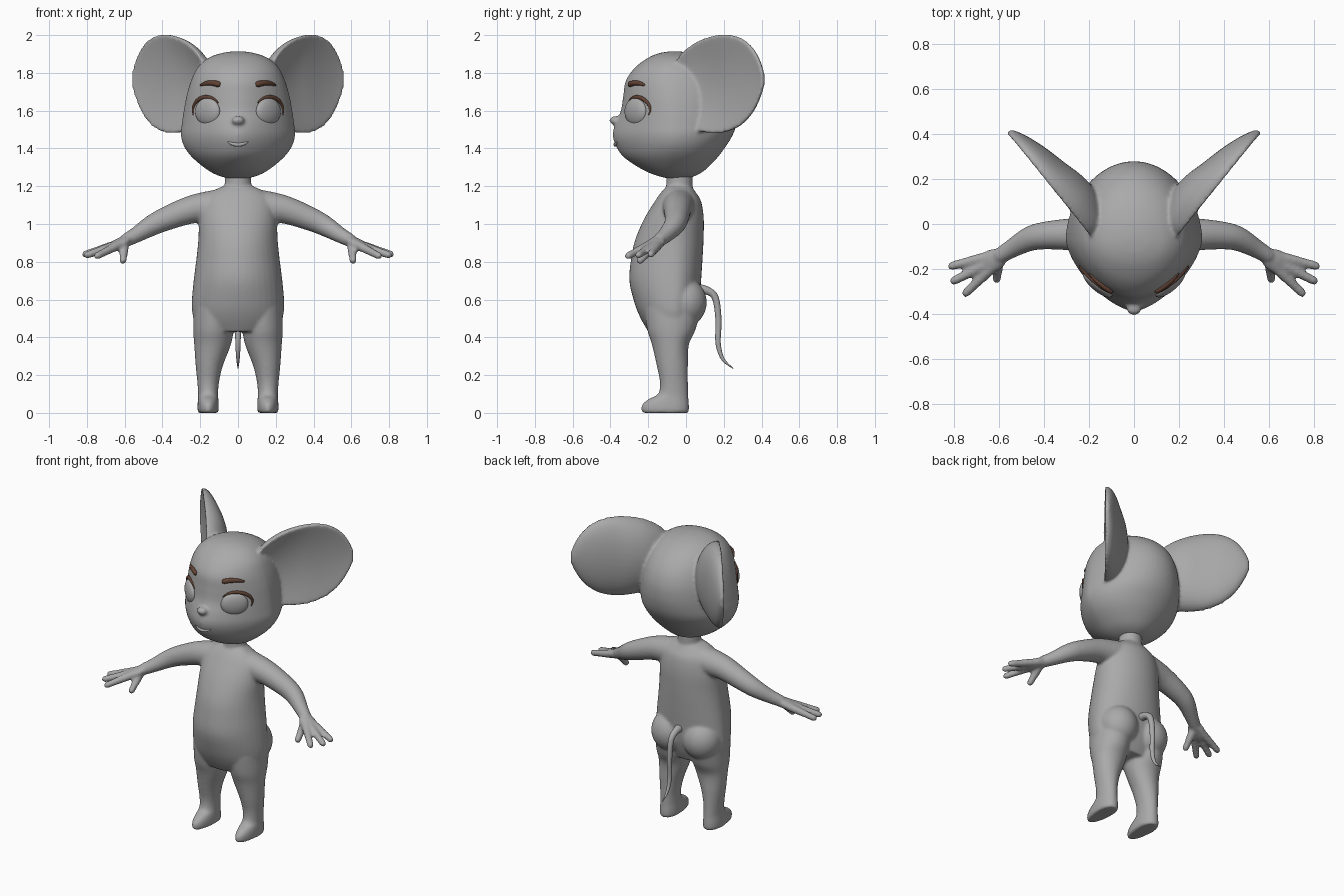
import bpy, bmesh, math
from mathutils import Vector, Matrix
from mathutils.bvhtree import BVHTree

if "Cube" in bpy.data.objects:
    bpy.data.objects.remove(bpy.data.objects["Cube"])


def material(name, col):
    m = bpy.data.materials.new(name)
    m.diffuse_color = (*col, 1)
    m.use_nodes = True
    m.node_tree.nodes["Principled BSDF"].inputs["Base Color"].default_value = m.diffuse_color
    return m


GREY = material("grey skin", (0.40, 0.40, 0.40))
BROWN = material("brown hair", (0.12, 0.055, 0.035))


def spline(rows, n=5):
    """Smooth rows of numbers with Catmull-Rom."""
    out = []
    for i in range(len(rows) - 1):
        quad = [rows[max(i - 1, 0)], rows[i], rows[i + 1], rows[min(i + 2, len(rows) - 1)]]
        for k in range(n):
            t = k / n
            out.append([0.5 * (2 * b + (c - a) * t + (2 * a - 5 * b + 4 * c - d) * t * t
                               + (3 * b - a - 3 * c + d) * t ** 3) for a, b, c, d in zip(*quad)])
    return out + [list(rows[-1])]


def skin(bm, rings):
    """Bridge rings of points and close both ends."""
    vs = [[bm.verts.new(p) for p in r] for r in rings]
    n = len(vs[0])
    for a, b in zip(vs, vs[1:]):
        for i in range(n):
            bm.faces.new((a[i], a[(i + 1) % n], b[(i + 1) % n], b[i]))
    bm.faces.new(vs[0][::-1])
    bm.faces.new(vs[-1])


def stack(bm, rows, yc, s=1, seg=40):
    """Horizontal sections: z, centre x, half width, front y, back y, front pointedness."""
    rings = []
    for z, cx, hw, yf, yb, p in spline(rows):
        ring = []
        for i in range(seg):
            a = 2 * math.pi * i / seg
            c, q = math.cos(a), math.sin(a)
            e = p if q < 0 else 1
            x = hw * math.copysign(abs(c) ** e, c)
            y = yc + (yb - yc) * q if q >= 0 else yc - (yc - yf) * abs(q) ** e
            ring.append((s * (cx + x), y, z))
        rings.append(ring)
    skin(bm, rings)


def tube(bm, pts, s=1, seg=14, n=5):
    """Round tube through x, y, z, radius points."""
    rows = spline(pts, n)
    ps = [Vector((s * r[0], r[1], r[2])) for r in rows]
    rings = []
    for i, p in enumerate(ps):
        d = (ps[min(i + 1, len(ps) - 1)] - ps[max(i - 1, 0)]).normalized()
        side = d.cross(Vector((0, 1, 0.01)) if abs(d.y) < 0.9 else Vector((0, 0, 1))).normalized()
        up = d.cross(side)
        rings.append([p + rows[i][3] * (math.cos(a) * side + math.sin(a) * up)
                      for a in (2 * math.pi * k / seg for k in range(seg))])
    skin(bm, rings)


def blob(bm, loc, size, rot=Matrix()):
    bmesh.ops.create_uvsphere(bm, u_segments=32, v_segments=20, radius=1,
                              matrix=Matrix.Translation(loc) @ rot @ Matrix.Diagonal((*size, 1)))


def finish(bm, name, mat, voxel=0, iters=0):
    bmesh.ops.recalc_face_normals(bm, faces=bm.faces)
    for f in bm.faces:
        f.smooth = True
    me = bpy.data.meshes.new(name)
    bm.to_mesh(me)
    bm.free()
    ob = bpy.data.objects.new(name, me)
    bpy.context.collection.objects.link(ob)
    me.materials.append(mat)
    if voxel:
        r = ob.modifiers.new("fuse", 'REMESH')
        r.mode, r.voxel_size, r.use_smooth_shade = 'VOXEL', voxel, True
        m = ob.modifiers.new("soften", 'SMOOTH')
        m.factor, m.iterations = 0.5, iters
    return ob


# Body: torso, neck, buttocks, legs, arms and hands fused together
bm = bmesh.new()
stack(bm, [(.43, 0, .19, -.2, .02, 1), (.5, 0, .235, -.24, .05, 1), (.58, 0, .245, -.272, .07, 1),
           (.7, 0, .235, -.3, .08, 1), (.82, 0, .22, -.29, .088, 1), (.92, 0, .21, -.268, .093, 1),
           (1.03, 0, .205, -.22, .094, 1), (1.12, 0, .185, -.165, .08, 1),
           (1.17, 0, .14, -.13, .05, 1), (1.2, 0, .08, -.1, .03, 1)], -.06)
tube(bm, [(0, -.035, 1.12, .075), (0, -.035, 1.2, .07), (0, -.035, 1.3, .07)], seg=28)
for s in (1, -1):
    blob(bm, (s * .115, -.01, .585), (.12, .12, .13))
    stack(bm, [(0, .158, .05, -.225, .01, 1), (.01, .158, .056, -.236, .016, 1),
               (.045, .158, .056, -.232, .016, 1), (.075, .158, .054, -.195, .013, 1),
               (.1, .158, .053, -.148, .012, 1), (.16, .158, .057, -.138, .01, 1),
               (.25, .152, .072, -.155, .01, 1), (.36, .135, .097, -.18, .015, 1),
               (.44, .13, .107, -.205, .05, 1), (.55, .125, .11, -.22, .08, 1)], -.07, s)
    tube(bm, [(.1, -.04, 1.095, .09), (.24, -.045, 1.078, .075), (.38, -.05, 1.028, .063),
              (.46, -.065, .99, .055), (.54, -.108, .942, .042), (.6, -.145, .91, .035)], s, 24)
    d = Vector((s * .75, -.38, -.4))
    blob(bm, (s * .63, -.165, .895), (.052, .028, .075), d.to_track_quat('Z', 'Y').to_matrix().to_4x4())
    for tip in ((.825, -.19, .835), (.815, -.26, .83), (.758, -.318, .825), (.61, -.255, .795)):
        base = Vector((.6, -.15, .905))
        tip = Vector(tip)
        if tip.x > .7:
            base += Vector((0, (tip.y + .255) * .25, 0))
        tube(bm, [(*base.lerp(tip, t), r) for t, r in
                  ((0, .026), (.4, .024), (.7, .021), (.93, .019), (1, .009))], s)
finish(bm, "body", GREY, .009, 6)

# Head with muzzle, nose and ears
bm = bmesh.new()
stack(bm, [(1.24, 0, .04, -.09, .0, 1), (1.255, 0, .1, -.15, .05, 1), (1.285, 0, .16, -.225, .1, 1.05),
           (1.35, 0, .24, -.325, .165, 1.2), (1.41, 0, .285, -.37, .21, 1.3),
           (1.47, 0, .302, -.388, .247, 1.33), (1.53, 0, .297, -.375, .268, 1.3),
           (1.6, 0, .287, -.345, .278, 1.22), (1.68, 0, .272, -.332, .272, 1.15),
           (1.76, 0, .248, -.318, .24, 1.1), (1.83, 0, .213, -.268, .18, 1.05),
           (1.88, 0, .155, -.2, .1, 1), (1.905, 0, .085, -.14, .025, 1),
           (1.914, 0, .025, -.08, -.04, 1)], -.07, seg=64)
blob(bm, (0, -.375, 1.548), (.034, .03, .024))
EAR = [(-.06, 1.56, 1.82, .06), (0, 1.53, 1.9, .1), (.1, 1.495, 1.962, .128), (.2, 1.482, 1.993, .125),
       (.3, 1.486, 2.004, .1), (.4, 1.52, 1.987, .075), (.48, 1.585, 1.937, .048),
       (.53, 1.66, 1.872, .025), (.562, 1.73, 1.8, .005)]
for s in (1, -1):
    rings = []
    for u, lo, hi, back in spline(EAR):
        ring = []
        for k in range(40):
            a = 2 * math.pi * (k + .5) / 40
            q = math.sin(a)
            rim = .012 * math.sqrt(abs(q))
            n = rim - .4 * back * q * q if q > 0 else -rim + back * q
            ring.append((s * (.21 + .62 * u + .78 * n), -.03 + .78 * u - .62 * n,
                         (lo + hi) / 2 + (hi - lo) / 2 * math.cos(a)))
        rings.append(ring)
    skin(bm, rings)
head = finish(bm, "head", GREY, .009, 6)

# Tail
bm = bmesh.new()
tube(bm, [(0, .05, .655, .028), (0, .105, .65, .022), (0, .155, .61, .018), (0, .172, .49, .016),
          (0, .17, .37, .014), (0, .195, .285, .009), (0, .25, .235, .002)], seg=16)
finish(bm, "tail", GREY)

# Face details laid on the head surface
bvh = BVHTree.FromObject(head, bpy.context.evaluated_depsgraph_get())


def surf(x, z):
    p, n, _, _ = bvh.ray_cast(Vector((x, -1, z)), Vector((0, 1, 0)))
    return p, n


def face_line(name, pts, mat, s=1):
    bm = bmesh.new()
    tube(bm, [(x, surf(x, z)[0].y, z, r) for x, z, r in pts], s, 10, 3)
    finish(bm, name, mat)


for s, side in ((1, "left"), (-1, "right")):
    p, n = surf(.165, 1.595)
    n = Vector((n.x, n.y, 0)).normalized()
    p = p - n * .006
    n.x, p.x = n.x * s, p.x * s
    bm = bmesh.new()
    blob(bm, p, (.083, .072, .03), n.to_track_quat('Z', 'Y').to_matrix().to_4x4())
    finish(bm, side + "_eye", GREY)
    lash = []
    for k in range(12):
        a = math.radians(-15 + 160 * k / 11)
        lash.append((.165 + .074 * math.cos(a), 1.597 + .075 * math.sin(a),
                     .003 + .008 * math.sin(math.pi * k / 11)))
    face_line(side + "_eyelash", lash, BROWN, s)
    face_line(side + "_eyebrow", [(.094, 1.738, .010), (.105, 1.74, .0155), (.135, 1.746, .015),
                                  (.17, 1.744, .012), (.197, 1.735, .006)], BROWN, s)

# Lower lip of the smiling mouth
face_line("lower_lip", [(x / 100, 1.42 + .015 * (x / 5.5) ** 2, .011 - .008 * (x / 5.5) ** 2)
                        for x in (-5.5, -4, -2, 0, 2, 4, 5.5)], GREY)
